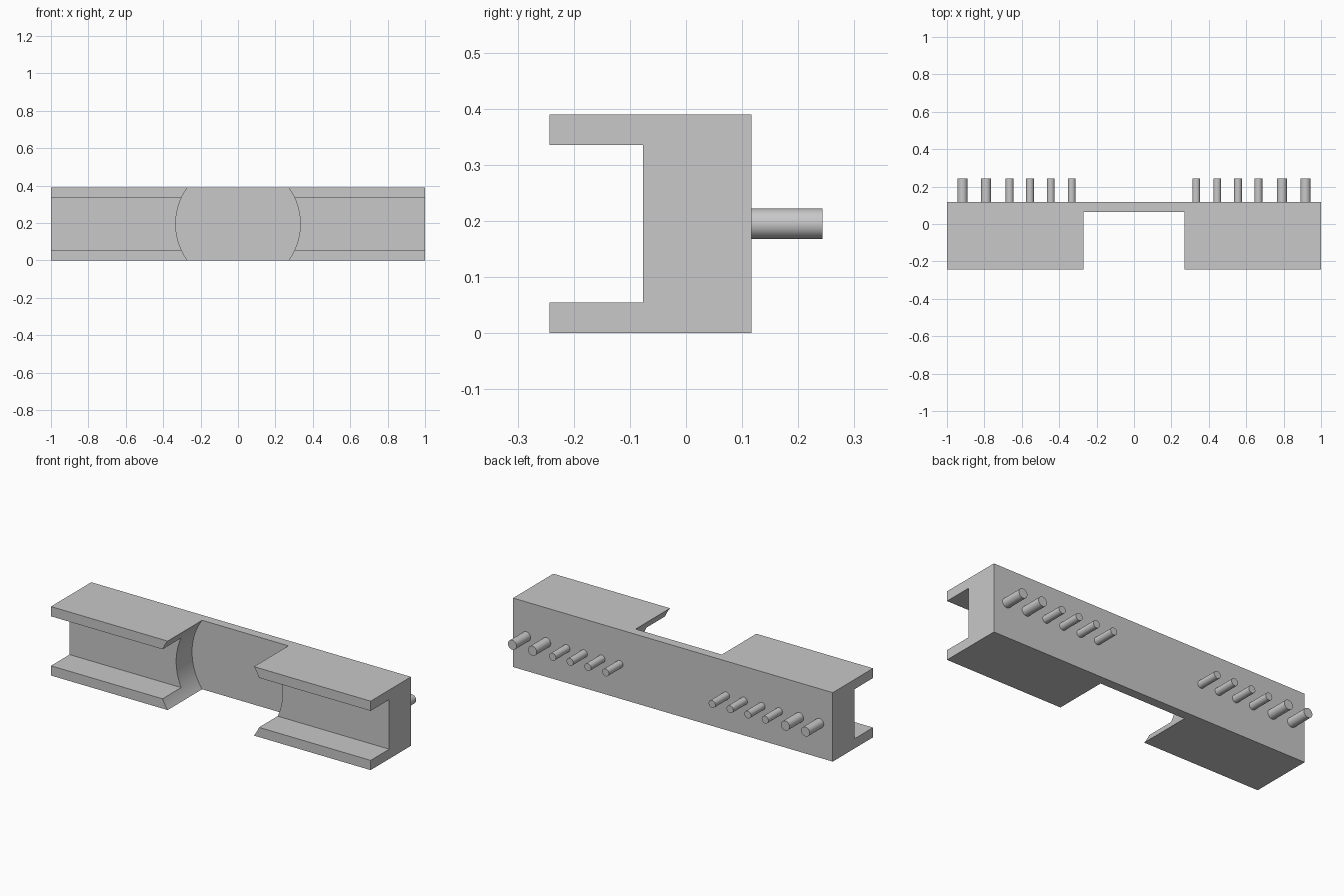
import bpy
import bmesh
import math

default = bpy.data.objects.get("Cube")
if default:
    bpy.data.objects.remove(default, do_unlink=True)

HEIGHT = 0.39
MID = HEIGHT / 2
FRONT, BACK = -0.243, 0.117

grey = bpy.data.materials.new("light_grey")
grey.use_nodes = True
colour = (0.58, 0.58, 0.58, 1)
grey.diffuse_color = colour
grey.node_tree.nodes["Principled BSDF"].inputs["Base Color"].default_value = colour


def smooth(obj):
    bpy.ops.object.select_all(action="DESELECT")
    obj.select_set(True)
    bpy.context.view_layer.objects.active = obj
    bpy.ops.object.shade_smooth_by_angle(angle=math.radians(30))


def rod(name, x, z, radius, y0, y1, sides):
    """Cylinder lying along y from y0 to y1."""
    bpy.ops.mesh.primitive_cylinder_add(
        vertices=sides, radius=radius, depth=y1 - y0,
        location=(x, (y0 + y1) / 2, z), rotation=(math.pi / 2, 0, 0))
    obj = bpy.context.object
    obj.name = name
    obj.data.materials.append(grey)
    return obj


# Channel body: C-shaped profile extruded along x
WALL, LIP = -0.077, 0.055
profile = [(FRONT, 0), (BACK, 0), (BACK, HEIGHT), (FRONT, HEIGHT),
           (FRONT, HEIGHT - LIP), (WALL, HEIGHT - LIP), (WALL, LIP), (FRONT, LIP)]
bm = bmesh.new()
face = bm.faces.new([bm.verts.new((-1, y, z)) for y, z in profile])
end = bmesh.ops.extrude_face_region(bm, geom=[face])["geom"]
bmesh.ops.translate(bm, vec=(2, 0, 0),
                    verts=[v for v in end if isinstance(v, bmesh.types.BMVert)])
bmesh.ops.recalc_face_normals(bm, faces=bm.faces)
mesh = bpy.data.meshes.new("channel_body")
bm.to_mesh(mesh)
bm.free()
body = bpy.data.objects.new("channel_body", mesh)
bpy.context.collection.objects.link(body)
mesh.materials.append(grey)

# Round recess cut into the middle from the front
cutter = rod("recess_cutter", 0, MID, 0.333, -0.5, 0.065, 96)
cutter.hide_render = True
cut = body.modifiers.new("recess", "BOOLEAN")
cut.operation = "DIFFERENCE"
cut.solver = "EXACT"
cut.object = cutter
bpy.context.view_layer.objects.active = body
bpy.ops.object.modifier_apply(modifier=cut.name)
bpy.data.objects.remove(cutter, do_unlink=True)
smooth(body)

# Rows of back pins, the outer two of each row thicker
THIN, THICK = 0.021, 0.027
pins = [(0.333, THIN), (0.445, THIN), (0.556, THIN),
        (0.665, THIN), (0.791, THICK), (0.917, THICK)]
for side, sign in (("left", 1), ("right", -1)):
    for i, (x, radius) in enumerate(pins, 1):
        smooth(rod(f"{side}_pin_{i}", sign * x, MID, radius, BACK - 0.01, 0.243, 32))
